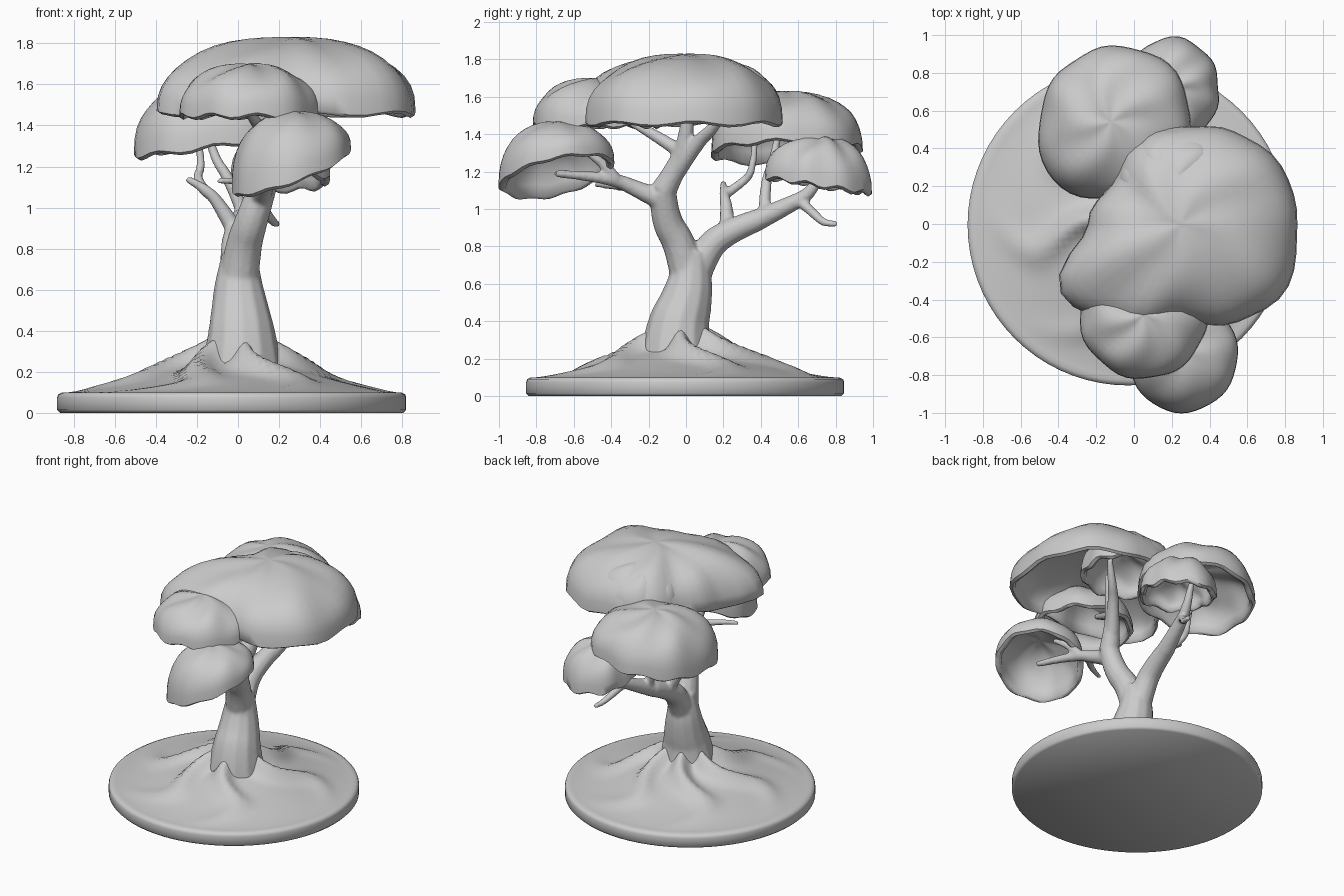
import bpy, bmesh, math
from math import sin, cos, pi

cube = bpy.data.objects.get("Cube")
if cube:
    bpy.data.objects.remove(cube, do_unlink=True)

clay = bpy.data.materials.new("pale grey clay")
clay.use_nodes = True
grey = (0.6, 0.6, 0.6, 1)
clay.diffuse_color = grey
clay.node_tree.nodes["Principled BSDF"].inputs["Base Color"].default_value = grey


def select(obj):
    bpy.ops.object.select_all(action="DESELECT")
    obj.select_set(True)
    bpy.context.view_layer.objects.active = obj


def rings_object(name, rings, angle):
    """Skin a list of closed rings and cap both ends."""
    bm = bmesh.new()
    rows = [[bm.verts.new(point) for point in ring] for ring in rings]
    count = len(rows[0])
    for low, high in zip(rows, rows[1:]):
        for i in range(count):
            j = (i + 1) % count
            bm.faces.new((low[i], low[j], high[j], high[i]))
    bm.faces.new(rows[0])
    bm.faces.new(rows[-1])
    bmesh.ops.recalc_face_normals(bm, faces=bm.faces)
    mesh = bpy.data.meshes.new(name)
    bm.to_mesh(mesh)
    bm.free()
    obj = bpy.data.objects.new(name, mesh)
    bpy.context.collection.objects.link(obj)
    mesh.materials.append(clay)
    select(obj)
    bpy.ops.object.shade_smooth_by_angle(angle=math.radians(angle))


def around(values, angle):
    """Read evenly spaced radii of a closed outline, rounded between them."""
    count = len(values)
    place = angle / (2 * pi) * count
    index = math.floor(place)
    blend = (1 - cos(pi * (place - index))) / 2
    near, far = values[index % count], values[(index + 1) % count]
    return near + (far - near) * blend


def canopy(name, centre, top, rim, radii, tilt=(0, 0), wave=0.012, phase=0):
    """Hollow, umbrella-like crown with a wavy rim."""
    sides, steps = 48, 11
    cx, cy = centre

    def ring(t, inset=0, depth=0, drop=0):
        out, up = sin(t * pi / 2), cos(t * pi / 2) ** 0.8
        points = []
        for k in range(sides):
            a = 2 * pi * k / sides
            r = (around(radii, a) + wave * sin(7 * a + phase) / 2 - inset) * out
            low = rim + tilt[0] * cos(a) + tilt[1] * sin(a) + wave * sin(9 * a + phase)
            lump = wave * sin(5 * a + 6 * t + phase) * sin(pi * t)
            z = low + (top - depth - low) * up + lump - drop
            points.append((cx + r * cos(a), cy + r * sin(a), z))
        return points

    spread = [0.03 + 0.97 * i / steps for i in range(steps + 1)]
    outer = [ring(t) for t in spread]
    lip = [ring(1, inset=0.02, drop=0.012)]
    inner = [ring(t, inset=0.04, depth=(top - rim) / 3) for t in reversed(spread)]
    rings_object(name, outer + lip + inner, 60)


# Crowns, with outline radii counted round from the left side
canopy("main_canopy", (0.25, 0), 1.83, 1.46,
       [.61, .62, .56, .52, .5, .42, .5, .73, .64, .52, .6, .66], phase=1)
canopy("main_canopy_back_lobe", (0.23, 0.2), 1.78, 1.5, [.31])
canopy("front_canopy_lobe", (0.05, -0.48), 1.7, 1.45, [.34], phase=2)
canopy("lower_front_canopy", (0.25, -0.69), 1.47, 1.18, [.3, .31, .28, .31],
       tilt=(0.1, 0.06), wave=0.006)
canopy("back_canopy", (-0.12, 0.54), 1.63, 1.31, [.42, .43, .4, .38, .38, .44, .41, .42],
       tilt=(0.06, 0.01), phase=3)
canopy("lower_back_canopy", (0.2, 0.71), 1.39, 1.13, [.25, .28, .23, .29],
       tilt=(0, -0.04), phase=4)

# Round base with a mound that rises into roots
roots = [math.radians(12 + 56 * i) for i in range(6)]


def root_height(r, a):
    """Mound height: ridges along the roots, hollows between them."""
    rise = 0.35 * max(0, 1 - r / 0.8) ** 1.3
    turn = a + sin(9 * r) / 4
    ridge = max(math.exp(-3 * (math.remainder(turn - root, 2 * pi) * (1 + 5 * r)) ** 2)
                for root in roots)
    return 0.1 + rise * (1 - 0.42 * min(1, 5 * r) * (1 - ridge))


def ground_ring(r, z=None):
    points = []
    for k in range(72):
        a = 2 * pi * k / 72
        height = root_height(r, a) if z is None else z
        points.append((0.02 - 0.06 * r + r * cos(a), 0.03 * (r - 1) + r * sin(a), height))
    return points


edge = [ground_ring(r, z) for r, z in
        ((.835, 0), (.85, .015), (.85, .075), (.845, .09), (.825, .1))]
mound = [ground_ring(0.8 - 0.035 * i) for i in range(22)]
rings_object("base_and_roots", edge + mound, 50)

# Trunk and limbs as tapered curves
curve = bpy.data.curves.new("trunk_and_branches", "CURVE")
curve.dimensions = "3D"
curve.bevel_depth = 1
curve.bevel_resolution = 4
curve.use_fill_caps = True


def limb(thick, thin, *path):
    spline = curve.splines.new("NURBS")
    spline.points.add(len(path) - 1)
    for i, (point, place) in enumerate(zip(spline.points, path)):
        point.co = (*place, 1)
        point.radius = thick + (thin - thick) * i / (len(path) - 1)
    spline.order_u = 3
    spline.resolution_u = 6
    spline.use_endpoint_u = True


# Trunk
limb(.2, .085, (.02, -.05, .2), (.02, -.05, .36), (.01, 0, .5), (0, .03, .65), (.01, .03, .78))
# Front limb, forking under the main crown
limb(.1, .07, (0, .02, .6), (.02, -.02, .8), (.07, -.12, .95), (.12, -.12, 1.1))
limb(.07, .03, (.12, -.12, 1.1), (.15, -.05, 1.22), (.2, 0, 1.36), (.24, .02, 1.58))
limb(.05, .02, (.15, -.05, 1.2), (.23, .06, 1.36), (.33, .16, 1.44), (.4, .22, 1.56))
limb(.04, .02, (.18, -.02, 1.3), (.08, -.2, 1.42), (.03, -.36, 1.5))
# Front limb, reaching the lower crown
limb(.06, .02, (.11, -.11, 1.04), (.12, -.25, 1.1), (.17, -.4, 1.17), (.27, -.7, 1.19))
limb(.035, .018, (.17, -.38, 1.16), (.19, -.42, 1.24), (.22, -.58, 1.34))
limb(.03, .015, (.14, -.3, 1.12), (.06, -.42, 1.13), (-.1, -.48, 1.13))
# Back limb with its twigs
limb(.09, .06, (0, .03, .6), (-.01, .1, .78), (0, .22, .88), (.02, .38, .94))
limb(.06, .02, (.02, .36, .93), (.06, .55, 1.02), (.1, .68, 1.09), (.12, .75, 1.24))
limb(.03, .017, (.08, .6, 1.05), (.14, .69, .97), (.18, .74, .92), (.19, .81, .92))
limb(.045, .017, (-.01, .22, .88), (-.08, .22, 1), (-.15, .2, 1.09), (-.25, .2, 1.14))
limb(.028, .017, (-.15, .2, 1.07), (-.21, .3, 1.14), (-.17, .36, 1.2), (-.2, .37, 1.38))
limb(.035, .018, (.03, .42, .96), (-.04, .42, 1.14), (-.13, .47, 1.26), (-.16, .5, 1.45))

# Fuse the limbs into one smooth skin
tree = bpy.data.objects.new("trunk_and_branches", curve)
bpy.context.collection.objects.link(tree)
select(tree)
bpy.ops.object.convert(target="MESH")
tree = bpy.context.object
tree.data.materials.clear()
tree.data.materials.append(clay)
fuse = tree.modifiers.new("Fuse", "REMESH")
fuse.mode = "VOXEL"
fuse.voxel_size = 0.011
fuse.use_smooth_shade = True
soften = tree.modifiers.new("Soften", "SMOOTH")
soften.factor = 0.5
soften.iterations = 5
